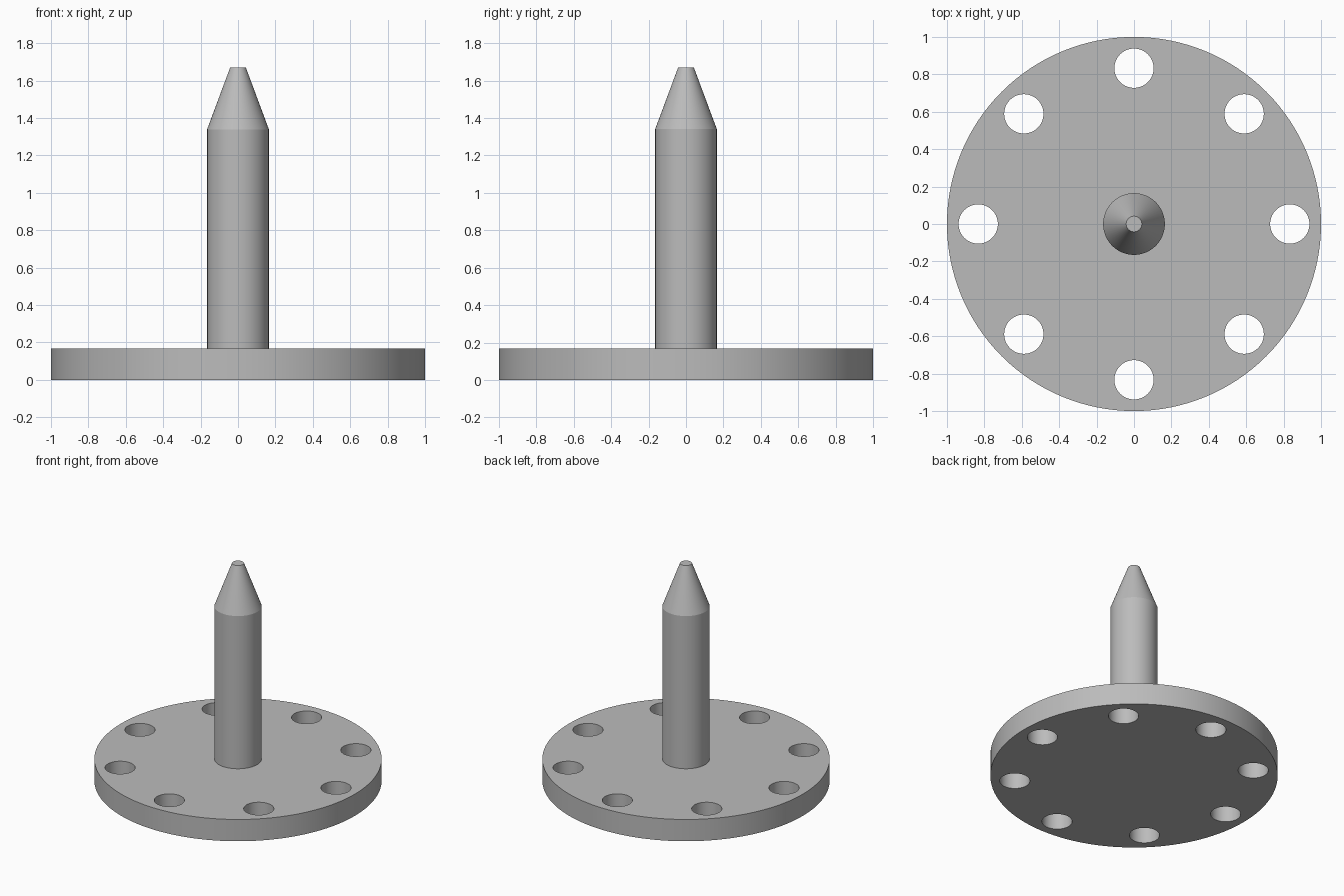
import bpy
import bmesh
from math import cos, sin, pi
from mathutils import Matrix

cube = bpy.data.objects.get("Cube")
if cube:
    bpy.data.objects.remove(cube, do_unlink=True)

PLATE_H = 0.167
HOLES = 8
HOLE_RING = 0.833
HOLE_R = 0.105

grey = bpy.data.materials.new("plain_grey")
grey.use_nodes = True
grey.diffuse_color = (0.5, 0.5, 0.5, 1)
grey.node_tree.nodes["Principled BSDF"].inputs["Base Color"].default_value = (0.5, 0.5, 0.5, 1)


def add_object(name, bm):
    mesh = bpy.data.meshes.new(name)
    bm.to_mesh(mesh)
    bm.free()
    mesh.materials.append(grey)
    obj = bpy.data.objects.new(name, mesh)
    bpy.context.collection.objects.link(obj)
    return obj


def smooth(obj):
    bpy.ops.object.select_all(action="DESELECT")
    obj.select_set(True)
    bpy.context.view_layer.objects.active = obj
    bpy.ops.object.shade_smooth_by_angle(angle=pi / 6)


def cylinder(bm, radius, z0, z1, x=0, y=0, segments=128):
    bmesh.ops.create_cone(bm, cap_ends=True, segments=segments,
                          radius1=radius, radius2=radius, depth=z1 - z0,
                          matrix=Matrix.Translation((x, y, (z0 + z1) / 2)))


# Round base plate
bm = bmesh.new()
cylinder(bm, 1, 0, PLATE_H)
plate = add_object("base_plate", bm)

# Ring of bolt holes, cut through the plate
bm = bmesh.new()
for i in range(HOLES):
    a = 2 * pi * i / HOLES
    cylinder(bm, HOLE_R, -0.1, PLATE_H + 0.1,
             HOLE_RING * cos(a), HOLE_RING * sin(a), 64)
cutter = add_object("bolt_hole_cutter", bm)
cut = plate.modifiers.new("bolt_holes", "BOOLEAN")
cut.operation = "DIFFERENCE"
cut.solver = "EXACT"
cut.object = cutter
bpy.context.view_layer.objects.active = plate
bpy.ops.object.modifier_apply(modifier=cut.name)
bpy.data.objects.remove(cutter, do_unlink=True)
smooth(plate)

# Centre pin with a tapered, blunt tip, turned from a profile
bm = bmesh.new()
profile = [(0, PLATE_H), (0.165, PLATE_H), (0.165, 1.34), (0.042, 1.67), (0, 1.67)]
verts = [bm.verts.new((r, 0, z)) for r, z in profile]
edges = [bm.edges.new(pair) for pair in zip(verts, verts[1:])]
bmesh.ops.spin(bm, geom=verts + edges, cent=(0, 0, 0), axis=(0, 0, 1),
               angle=2 * pi, steps=64)
bmesh.ops.remove_doubles(bm, verts=bm.verts, dist=0.0001)
bmesh.ops.recalc_face_normals(bm, faces=bm.faces)
pin = add_object("centre_pin", bm)
smooth(pin)
# Keep the shoulder and tip edges crisp
for edge in pin.data.edges:
    a, b = (pin.data.vertices[v].co for v in edge.vertices)
    if abs(a.z - b.z) < 0.001:
        edge.use_edge_sharp = True
